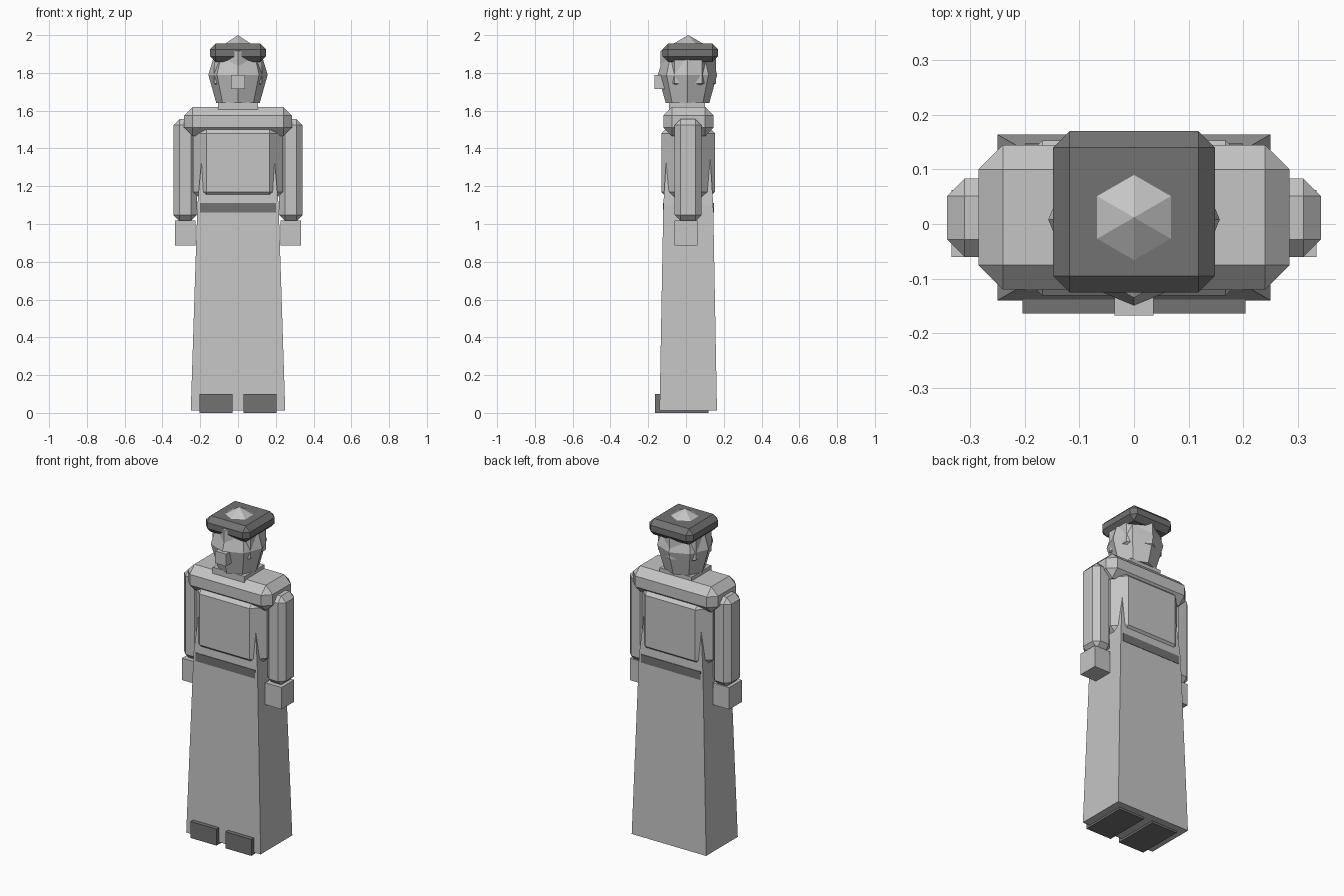
import bpy
import bmesh
from math import cos, sin, pi

cube = bpy.data.objects.get("Cube")
if cube:
    bpy.data.objects.remove(cube)

MID_Y = 0.012  # depth centre of the body


def make_material(name, value):
    mat = bpy.data.materials.new(name)
    mat.use_nodes = True
    colour = (value, value, value, 1)
    mat.diffuse_color = colour
    mat.node_tree.nodes["Principled BSDF"].inputs["Base Color"].default_value = colour
    return mat


light = make_material("light grey", 0.56)
dark = make_material("dark grey", 0.17)


def finish(bm, name, mat):
    bmesh.ops.recalc_face_normals(bm, faces=bm.faces)
    mesh = bpy.data.meshes.new(name)
    bm.to_mesh(mesh)
    bm.free()
    mesh.materials.append(mat)
    obj = bpy.data.objects.new(name, mesh)
    bpy.context.collection.objects.link(obj)
    return obj


def box(name, x, y, z, mat, chamfer=0):
    """Box from (low, high) ranges, with optional flat chamfers."""
    bm = bmesh.new()
    bmesh.ops.create_cube(bm, size=1)
    for v in bm.verts:
        v.co = [r[0] + (c + 0.5) * (r[1] - r[0]) for c, r in zip(v.co, (x, y, z))]
    if chamfer:
        bmesh.ops.bevel(bm, geom=bm.edges[:], offset=chamfer, segments=1,
                        affect='EDGES', profile=0.5)
    return finish(bm, name, mat)


def stack(name, rings, mat):
    """Closed solid through a list of (z, outline points)."""
    bm = bmesh.new()
    loops = [[bm.verts.new((px, py, z)) for px, py in pts] for z, pts in rings]
    for a, b in zip(loops, loops[1:]):
        n = len(a)
        for i in range(n):
            j = (i + 1) % n
            bm.faces.new((a[i], a[j], b[j], b[i]))
    bm.faces.new(loops[0][::-1])
    bm.faces.new(loops[-1])
    return finish(bm, name, mat)


def rectangle(hx, hy):
    return [(sx * hx, MID_Y + sy * hy) for sx, sy in ((-1, -1), (1, -1), (1, 1), (-1, 1))]


def polygon(sides, radius):
    return [(radius * cos(2 * pi * i / sides), 0.008 + radius * sin(2 * pi * i / sides))
            for i in range(sides)]


# Long tapering robe with its belt
stack("robe", [(0.012, rectangle(0.25, 0.152)),
               (1.1, rectangle(0.215, 0.132)),
               (1.5, rectangle(0.178, 0.107))], light)
box("belt", (-0.2, 0.2), (MID_Y - 0.135, MID_Y + 0.135), (1.06, 1.11), dark)

# Upper body
box("torso", (-0.238, 0.238), (-0.131, 0.153), (1.1, 1.55), light, 0.07)
box("shoulders", (-0.285, 0.285), (-0.12, 0.145), (1.465, 1.62), light, 0.045)
box("neck", (-0.107, 0.107), (-0.09, 0.1), (1.6, 1.643), light)

# Arms, hands and feet on both sides
for side, s in (("left", 1), ("right", -1)):
    def span(a, b):
        return tuple(sorted((s * a, s * b)))
    box(side + "_arm", span(0.218, 0.342), (-0.06, 0.083), (1.015, 1.555), light, 0.032)
    box(side + "_hand", span(0.224, 0.334), (-0.06, 0.062), (0.885, 1.018), light)
    box(side + "_foot", span(0.03, 0.204), (-0.164, 0.12), (0, 0.1), dark)

# Eight-sided head
stack("head", [(1.64, polygon(8, 0.115)),
               (1.79, polygon(8, 0.157)),
               (1.94, polygon(8, 0.112))], light)
box("nose", (-0.036, 0.036), (-0.168, -0.09), (1.715, 1.79), light)

# Six-sided skull whose corners poke out of the head and whose tip tops the hat
bm = bmesh.new()
bmesh.ops.create_uvsphere(bm, u_segments=6, v_segments=3, radius=0.17)
lowest = max(v.co.y for v in bm.verts)
widest = max(v.co.x for v in bm.verts)
for v in bm.verts:
    x, y, z = v.co
    if widest > lowest:  # turn a corner to the front
        x, y = -y, x
    v.co = (x, y + MID_Y, z + 1.83)
finish(bm, "skull", light)

# Flat square hat
box("hat", (-0.148, 0.148), (-0.125, 0.17), (1.858, 1.955), dark, 0.03)
